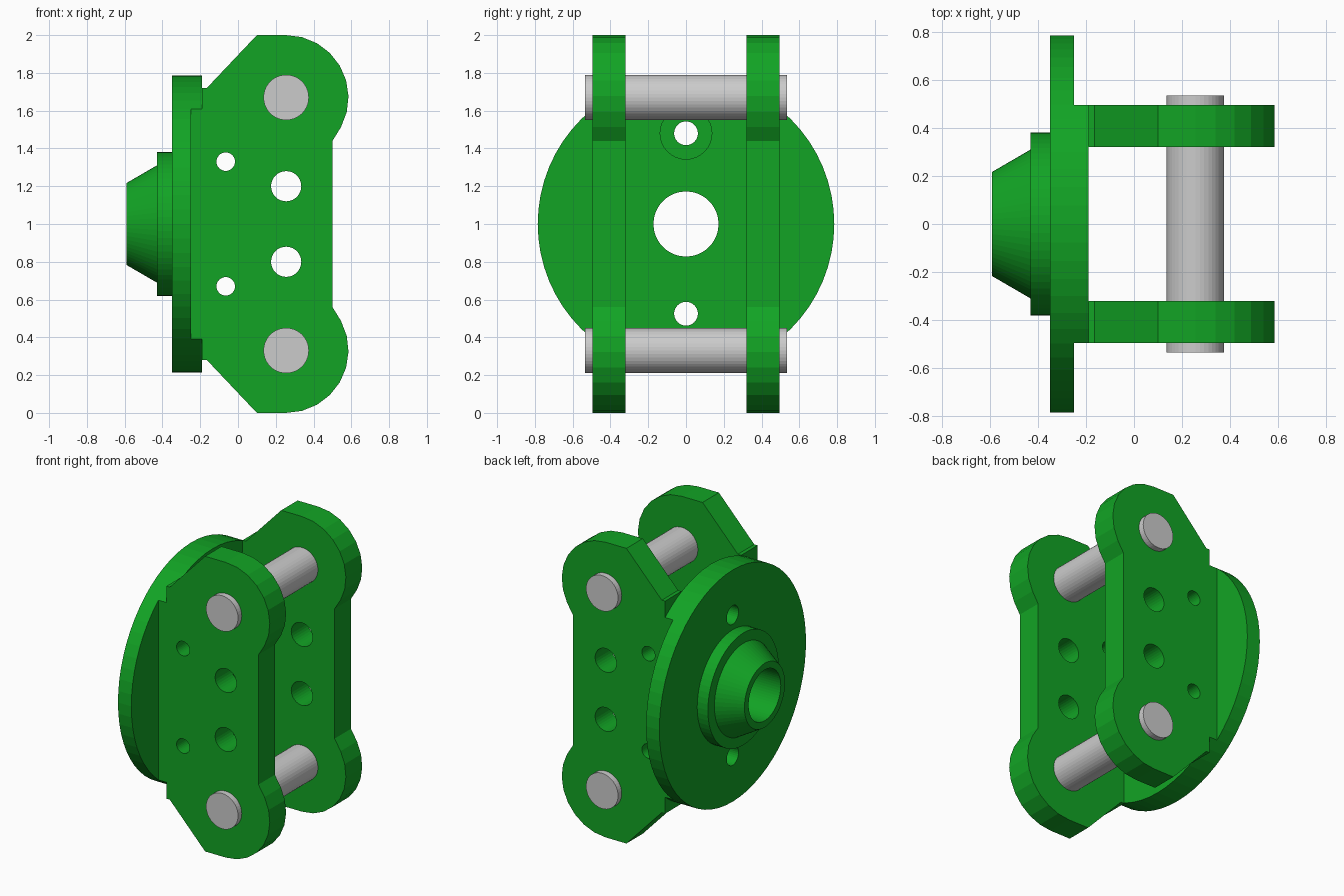
import bpy, bmesh
from math import radians, sin, cos, pi, atan2, hypot
from mathutils import Matrix

if "Cube" in bpy.data.objects:
    bpy.data.objects.remove(bpy.data.objects["Cube"])

green = bpy.data.materials.new("green_paint")
green.diffuse_color = (0.006, 0.37, 0.018, 1)
green.use_nodes = True
green.node_tree.nodes["Principled BSDF"].inputs["Base Color"].default_value = green.diffuse_color


def make(name, bm, mat=None):
    bmesh.ops.recalc_face_normals(bm, faces=bm.faces)
    me = bpy.data.meshes.new(name)
    bm.to_mesh(me)
    bm.free()
    ob = bpy.data.objects.new(name, me)
    bpy.context.collection.objects.link(ob)
    if mat:
        me.materials.append(mat)
    return ob


def cylinder(name, axis, centre, r, length, seg=32):
    bm = bmesh.new()
    rot = Matrix.Rotation(pi / 2, 4, 'Y' if axis == 'X' else 'X')
    bmesh.ops.create_cone(bm, cap_ends=True, segments=seg, radius1=r, radius2=r,
                          depth=length, matrix=Matrix.Translation(centre) @ rot)
    return make(name, bm)


def box(name, lo, hi):
    bm = bmesh.new()
    size = [b - a for a, b in zip(lo, hi)]
    mid = [(a + b) / 2 for a, b in zip(lo, hi)]
    bmesh.ops.create_cube(bm, size=1, matrix=Matrix.Translation(mid) @ Matrix.Diagonal((*size, 1)))
    return make(name, bm)


def apply(ob, mod):
    bpy.context.view_layer.objects.active = ob
    bpy.ops.object.modifier_apply(modifier=mod.name)


def cut(ob, cutters):
    for c in cutters:
        c.hide_render = True
        m = ob.modifiers.new("cut", 'BOOLEAN')
        m.operation, m.solver, m.object = 'DIFFERENCE', 'EXACT', c
        apply(ob, m)
        bpy.data.objects.remove(c)


# Hub: round flange, collar and cone turned around the x axis, with a through bore
profile = [(-.59, .172), (-.59, .217), (-.43, .31), (-.43, .38), (-.35, .38),
           (-.35, .785), (-.19, .785), (-.19, .172)]
N = 64
bm = bmesh.new()
rings = [[bm.verts.new((x, r * cos(2 * pi * i / N), 1 + r * sin(2 * pi * i / N)))
          for x, r in profile] for i in range(N)]
for i in range(N):
    a, b = rings[i], rings[(i + 1) % N]
    for j in range(len(profile)):
        k = (j + 1) % len(profile)
        bm.faces.new((a[j], a[k], b[k], b[j]))
hub = make("hub_flange", bm, green)

# Side steps, bolt holes and upper counterbore
cut(hub, [box("step_cut", (-.25, min(s * .495, s), -.2), (0, max(s * .495, s), 2.2)) for s in (-1, 1)]
    + [cylinder("bolt_cut", 'X', (-.3, 0, z), .063, .6) for z in (.525, 1.48)]
    + [cylinder("counterbore_cut", 'X', (-.15, 0, 1.48), .137, .2)])

# Side plates: upper half outline, reflected about z = 1
cx, cz = .255, 1.67
end = atan2(1.44 - cz, .5 - cx)
R = .33
half = [(-.19, 1.72), (-.165, 1.72), (.10, 2.0)]
for i in range(10):
    t = pi / 2 + (end - pi / 2) * i / 9
    half.append((cx + R * cos(t), cz + R * sin(t)))
half[-1] = (.5, 1.44)
outline = half + [(x, 2 - z) for x, z in reversed(half)]
bm = bmesh.new()
face = bm.faces.new([bm.verts.new((x, .32, z)) for x, z in outline])
ext = bmesh.ops.extrude_face_region(bm, geom=[face])
bmesh.ops.translate(bm, vec=(0, .175, 0),
                    verts=[v for v in ext["geom"] if isinstance(v, bmesh.types.BMVert)])
plates = make("side_plates", bm, green)
m = plates.modifiers.new("mirror", 'MIRROR')
m.use_axis = (False, True, False)
apply(plates, m)
cut(plates, [cylinder("hole_cut", 'Y', (x, 0, 1 + s * dz), r, 1.4)
             for x, dz, r in ((-.065, .33, .049), (cx, .2, .08)) for s in (-1, 1)])

# Cross pins
for label, z in (("lower", .33), ("upper", 1.67)):
    cylinder(label + "_pin", 'Y', (cx, 0, z), .12, 1.07, 40)
